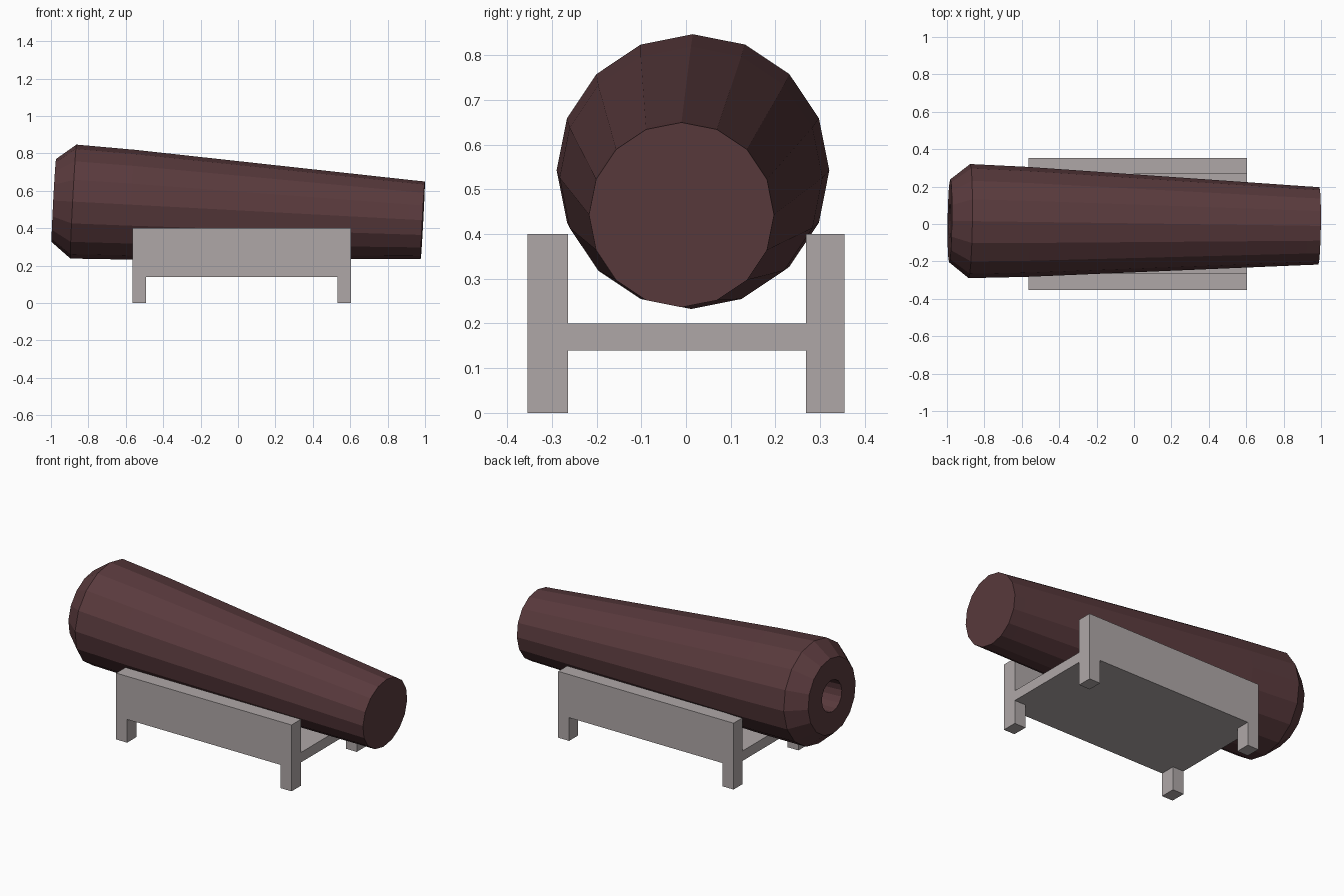
import bpy, bmesh
from math import cos, sin, pi
from mathutils import Vector

if "Cube" in bpy.data.objects:
    bpy.data.objects.remove(bpy.data.objects["Cube"])


def material(name, rgb):
    m = bpy.data.materials.new(name)
    m.diffuse_color = (*rgb, 1)
    m.use_nodes = True
    m.node_tree.nodes["Principled BSDF"].inputs["Base Color"].default_value = m.diffuse_color
    return m


def finish(bm, name, mat):
    bmesh.ops.recalc_face_normals(bm, faces=bm.faces)
    me = bpy.data.meshes.new(name)
    bm.to_mesh(me)
    bm.free()
    me.materials.append(mat)
    ob = bpy.data.objects.new(name, me)
    bpy.context.collection.objects.link(ob)
    return ob


iron = material("dark_iron", (0.10, 0.042, 0.046))
wood = material("pale_stand", (0.43, 0.39, 0.39))

# Barrel: 16-sided lathe along a slightly tilted axis, with a small bore in the rear
SIDES = 16
start, end = Vector((-0.985, 0.017, 0.548)), Vector((0.988, -0.010, 0.443))
axis = end - start
length = axis.length
rot = axis.to_track_quat('X', 'Z')
profile = [(0.30, 0.093), (0.0, 0.093), (0.0, 0.222), (0.105, 0.305),
           (0.415, 0.294), (1.905, 0.2105), (length, 0.207)]
bm = bmesh.new()
rings = []
for s, r in profile:
    rings.append([bm.verts.new(start + rot @ Vector(
        (s, r * sin(2 * pi * i / SIDES), r * cos(2 * pi * i / SIDES))))
        for i in range(SIDES)])
for a, b in zip(rings, rings[1:]):
    for i in range(SIDES):
        j = (i + 1) % SIDES
        bm.faces.new((a[i], a[j], b[j], b[i]))
bm.faces.new(rings[0])
bm.faces.new(rings[-1])
finish(bm, "barrel", iron)


def extrude_xz(name, points, y0, y1):
    bm = bmesh.new()
    face = bm.faces.new([bm.verts.new((x, y0, z)) for x, z in points])
    ext = bmesh.ops.extrude_face_region(bm, geom=[face], use_keep_orig=True)
    moved = [v for v in ext["geom"] if isinstance(v, bmesh.types.BMVert)]
    bmesh.ops.translate(bm, verts=moved, vec=(0, y1 - y0, 0))
    return finish(bm, name, wood)


# Stand: two side panels with legs, joined by a floor plate
X0, X1 = -0.565, 0.605
side = [(X0, 0), (X0 + 0.073, 0), (X0 + 0.073, 0.14), (X1 - 0.073, 0.14),
        (X1 - 0.073, 0), (X1, 0), (X1, 0.40), (X0, 0.40)]
extrude_xz("front_side_panel", side, -0.354, -0.264)
extrude_xz("back_side_panel", side, 0.268, 0.354)
extrude_xz("floor_plate", [(X0, 0.14), (X1, 0.14), (X1, 0.20), (X0, 0.20)],
           -0.264, 0.268)
